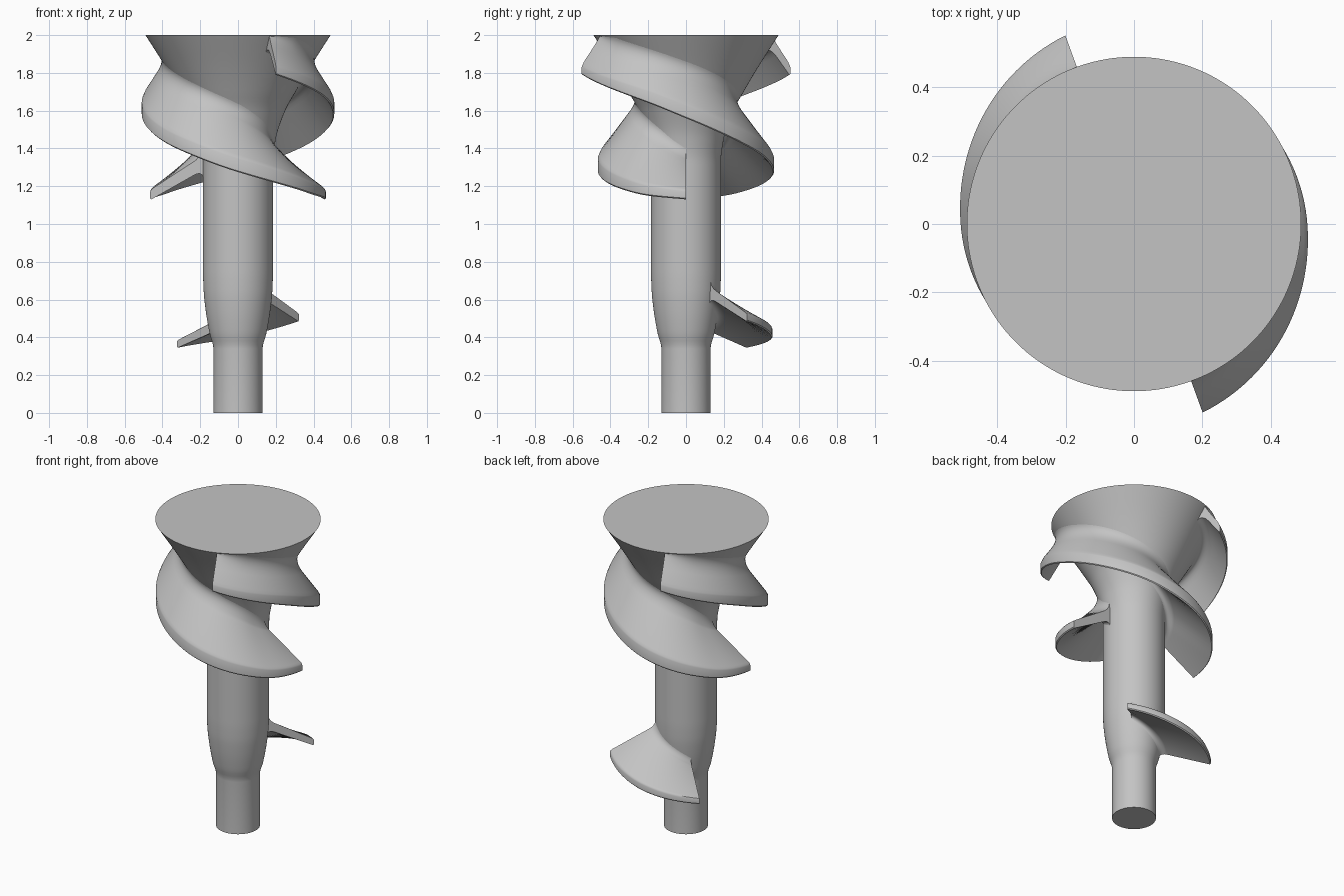
import bpy, bmesh, math

cube = bpy.data.objects.get("Cube")
if cube:
    bpy.data.objects.remove(cube, do_unlink=True)

steel = bpy.data.materials.new("plain_grey")
steel.use_nodes = True
GREY = (0.55, 0.55, 0.55, 1)
steel.diffuse_color = GREY
steel.node_tree.nodes["Principled BSDF"].inputs["Base Color"].default_value = GREY


def smooth_keys(*keys):
    """Return a monotone cubic function through (position, value) keys."""
    xs, ys = zip(*keys)
    n = len(xs)
    slope = [(ys[i + 1] - ys[i]) / (xs[i + 1] - xs[i]) for i in range(n - 1)]
    tan = [slope[0]]
    for a, b in zip(slope, slope[1:]):
        tan.append(2 * a * b / (a + b) if a * b > 0 else 0)
    tan.append(slope[-1])

    def value(x):
        x = min(max(x, xs[0]), xs[-1])
        i = max(k for k in range(n - 1) if xs[k] <= x)
        w = xs[i + 1] - xs[i]
        u = (x - xs[i]) / w
        return (ys[i] * (1 + 2 * u) * (1 - u) ** 2 + ys[i + 1] * u * u * (3 - 2 * u)
                + w * u * (1 - u) * (tan[i] * (1 - u) - tan[i + 1] * u))
    return value


def add_object(name, rings, around):
    """Skin a list of point rings, closing each ring and capping both ends."""
    bm = bmesh.new()
    rows = [[bm.verts.new(p) for p in ring] for ring in rings]
    for a, b in zip(rows, rows[1:]):
        for i in range(around):
            j = (i + 1) % around
            bm.faces.new((a[i], a[j], b[j], b[i]))
    bm.faces.new(rows[0])
    bm.faces.new(rows[-1])
    bmesh.ops.recalc_face_normals(bm, faces=bm.faces[:])
    mesh = bpy.data.meshes.new(name)
    bm.to_mesh(mesh)
    bm.free()
    mesh.materials.append(steel)
    obj = bpy.data.objects.new(name, mesh)
    bpy.context.collection.objects.link(obj)
    bpy.ops.object.select_all(action='DESELECT')
    obj.select_set(True)
    bpy.context.view_layer.objects.active = obj
    bpy.ops.object.shade_smooth_by_angle(angle=math.radians(32))
    return obj


def polar(r, angle, z):
    return (r * math.cos(angle), r * math.sin(angle), z)


# Central shaft: narrow spigot, swelling body and flared top
shaft_radius = smooth_keys((0, .13), (.34, .13), (.42, .15), (.55, .172), (.65, .182),
                           (.75, .185), (1.33, .185), (1.45, .2), (1.6, .25),
                           (1.7, .305), (1.83, .382), (2, .49))
SIDES = 128
levels = [0] + [.34 + 1.66 * k / 80 for k in range(81)]
add_object("shaft", [[polar(shaft_radius(z), math.tau * i / SIDES, z) for i in range(SIDES)]
                     for z in levels], SIDES)


def root_fillet(radius, z, slope, side, size):
    """Curve from a blade face onto the shaft; side is 1 above, -1 below."""
    r = shaft_radius(z)
    for _ in range(30):
        r = 0.5 * r + 0.5 * shaft_radius(z + slope * (radius - r))
    size = min(size, (radius - r) * 0.5)
    corner = (r, z + slope * (radius - r))
    start = (r + size, corner[1] - slope * size)
    end_z = min(corner[1] + side * size, 1.997)
    end = (shaft_radius(end_z) - 0.002, end_z)
    points = []
    for k in range(7):
        u = k / 6
        points.append(tuple(a * (1 - u) ** 2 + 2 * b * u * (1 - u) + c * u * u
                            for a, b, c in zip(start, corner, end)))
    return points


def blade_section(radius, low, height, slope, fillet):
    """Closed outline of a drooping blade in (radius, z)."""
    top = low + height
    ease = 0.012
    upper = root_fillet(radius, top, slope, 1, fillet)
    lower = root_fillet(radius, low, slope * 0.85, -1, fillet)
    inner = [(upper[-1][0] * 0.7, upper[-1][1]), (lower[-1][0] * 0.7, lower[-1][1])]
    rim = [(radius - ease * 0.5, low), (radius, low + ease * 0.5),
           (radius, top - ease * 0.8), (radius - ease * 0.3, top - ease * 0.1),
           (radius - ease, top + slope * ease)]
    return rim + upper + inner + lower[::-1]


def add_blade(name, start, sweep, radius, low, height, slope, fillet):
    rings = []
    steps = int(sweep / 2.5)
    for k in range(steps + 1):
        t = sweep * k / steps
        angle = math.radians(start - t)
        outline = blade_section(radius(t), low(t), height(t), slope(t), fillet)
        rings.append([polar(r, angle, z) for r, z in outline])
    add_object(name, rings, len(rings[0]))


# Pair of long helical flights, half a turn apart
flight_radius = smooth_keys((0, .465), (90, .466), (180, .508), (250, .588))
flight_low = smooth_keys((0, 1.13), (26, 1.15), (49, 1.187), (90, 1.275), (125, 1.375),
                         (143, 1.43), (180, 1.56), (202, 1.64), (250, 1.79))
flight_height = smooth_keys((0, .05), (90, .08), (180, .075), (250, .05))
flight_slope = smooth_keys((0, .65), (90, 1.1), (180, 1.4), (250, 1.45))
for side, start in (("left", 0), ("right", 180)):
    add_blade(side + "_flight", start, 250, flight_radius, flight_low,
              flight_height, flight_slope, 0.05)

# Single short pilot blade at the back of the lower shaft
add_blade("pilot_blade", 135, 90,
          smooth_keys((0, .458), (90, .458)),
          smooth_keys((0, .345), (45, .4), (90, .485)),
          smooth_keys((0, .038), (45, .05), (90, .04)),
          smooth_keys((0, .36), (90, .52)), 0.04)
